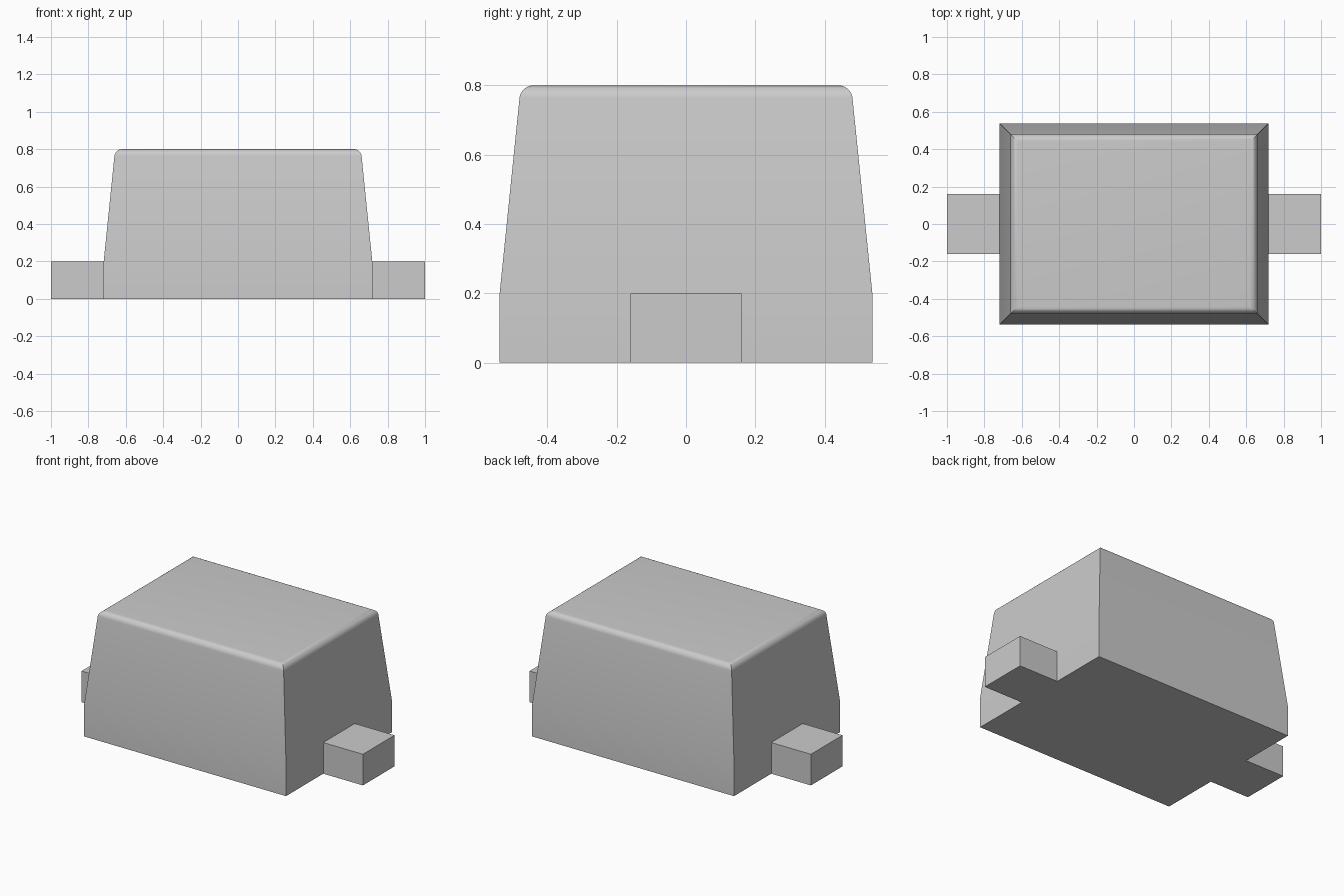
import bpy
import bmesh
import math

cube = bpy.data.objects.get("Cube")
if cube:
    bpy.data.objects.remove(cube, do_unlink=True)

grey = bpy.data.materials.new("light_grey")
grey.use_nodes = True
COLOUR = (0.6, 0.6, 0.6, 1)
grey.diffuse_color = COLOUR
grey.node_tree.nodes["Principled BSDF"].inputs["Base Color"].default_value = COLOUR


def finish(name, bm):
    bmesh.ops.recalc_face_normals(bm, faces=bm.faces)
    mesh = bpy.data.meshes.new(name)
    bm.to_mesh(mesh)
    bm.free()
    mesh.materials.append(grey)
    obj = bpy.data.objects.new(name, mesh)
    bpy.context.collection.objects.link(obj)
    bpy.ops.object.select_all(action='DESELECT')
    obj.select_set(True)
    bpy.context.view_layer.objects.active = obj
    bpy.ops.object.shade_smooth_by_angle(angle=math.radians(30))
    return obj


def stacked_block(sections, x=0.0):
    """Closed block through rectangles given as (half x, half y, z)."""
    bm = bmesh.new()
    rings = [[bm.verts.new((x + sx * hx, sy * hy, z))
              for sx, sy in ((-1, -1), (1, -1), (1, 1), (-1, 1))]
             for hx, hy, z in sections]
    bm.faces.new(rings[0])
    bm.faces.new(rings[-1])
    for low, high in zip(rings, rings[1:]):
        for i in range(4):
            j = (i + 1) % 4
            bm.faces.new((low[i], low[j], high[j], high[i]))
    return bm


# Body: straight foot, tapered upper part, rounded top rim
HEIGHT, FOOT = 0.8, 0.2
HALF_X, HALF_Y = 0.718, 0.538
bm = stacked_block([(HALF_X, HALF_Y, 0), (HALF_X, HALF_Y, FOOT),
                    (0.657, 0.477, HEIGHT)])
bmesh.ops.recalc_face_normals(bm, faces=bm.faces)
rim = [e for e in bm.edges if all(v.co.z > HEIGHT - 0.01 for v in e.verts)]
bmesh.ops.bevel(bm, geom=rim, offset=0.036, offset_type='OFFSET',
                segments=8, profile=0.5, affect='EDGES')
finish("body", bm)

# Terminals: one block on each side, flush with the base
for side, name in ((1, "left_terminal"), (-1, "right_terminal")):
    half = (1 - HALF_X) / 2
    finish(name, stacked_block([(half, 0.16, 0), (half, 0.16, FOOT)],
                               x=side * (HALF_X + half)))
